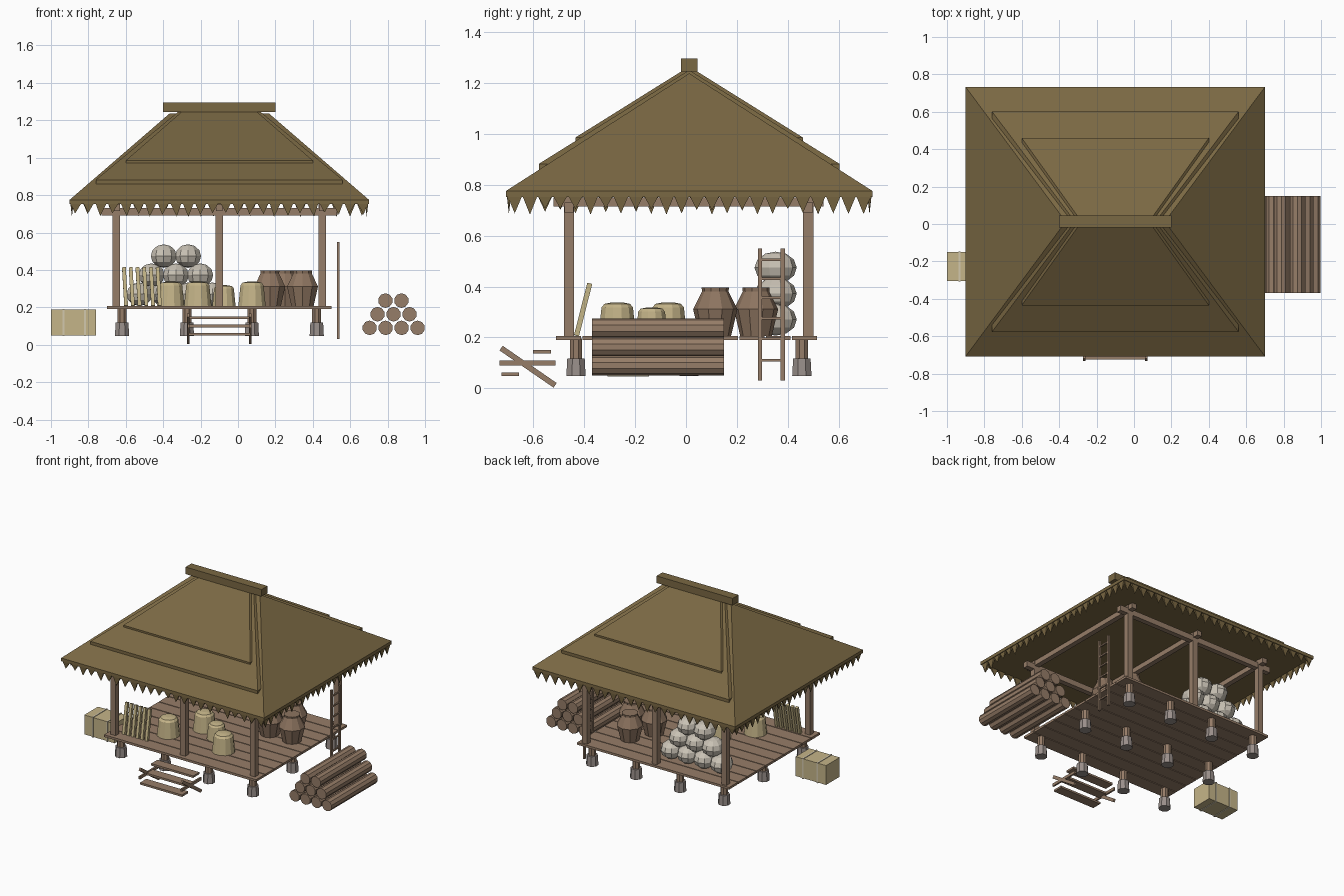
import bpy, bmesh, math, random
from mathutils import Matrix, Vector

if "Cube" in bpy.data.objects:
    bpy.data.objects.remove(bpy.data.objects["Cube"])
random.seed(4)

def mat(name, r, g, b):
    m = bpy.data.materials.new(name)
    m.diffuse_color = (r, g, b, 1)
    m.use_nodes = True
    m.node_tree.nodes["Principled BSDF"].inputs["Base Color"].default_value = m.diffuse_color
    return m

THATCH = mat("thatch brown", .195, .138, .056)
WOOD = mat("weathered wood", .305, .205, .138)
CLAY = mat("clay brown", .27, .178, .118)
STRAW = mat("straw", .56, .46, .25)
BAMBOO = mat("bamboo", .53, .44, .23)
SACK = mat("sack cloth", .58, .535, .455)
STONE = mat("grey stone", .32, .275, .255)
ROPE = mat("pale rope", .65, .58, .42)

def obj(name, bm, m):
    bmesh.ops.recalc_face_normals(bm, faces=bm.faces)
    me = bpy.data.meshes.new(name)
    bm.to_mesh(me)
    bm.free()
    me.materials.append(m)
    o = bpy.data.objects.new(name, me)
    bpy.context.collection.objects.link(o)
    return o

def add_box(bm, x0, x1, y0, y1, z0, z1):
    M = Matrix.Translation(((x0+x1)/2, (y0+y1)/2, (z0+z1)/2)) @ Matrix.Diagonal((x1-x0, y1-y0, z1-z0, 1))
    bmesh.ops.create_cube(bm, size=1, matrix=M)

def boxes(name, m, items):
    bm = bmesh.new()
    for b in items:
        add_box(bm, *b)
    return obj(name, bm, m)

def add_bar(bm, a, b, w, t):
    """Square bar from a to b, w wide in x and t thick."""
    a, b = Vector(a), Vector(b)
    d = (b-a).normalized()
    side = (Vector((1, 0, 0)) - d*d.x).normalized()
    R = Matrix((side, d.cross(side), d)).transposed().to_4x4()
    bmesh.ops.create_cube(bm, size=1, matrix=Matrix.Translation((a+b)/2) @ R @ Matrix.Diagonal((w, t, (b-a).length, 1)))

def add_lathe(bm, x, y, z, prof, n):
    """Turned solid with closed ends from (radius, height) points."""
    rings = [[bm.verts.new((x+r*math.cos((i+.5)*2*math.pi/n), y+r*math.sin((i+.5)*2*math.pi/n), z+h))
              for i in range(n)] for r, h in prof]
    for p, q in zip(rings, rings[1:]):
        for i in range(n):
            j = (i+1) % n
            bm.faces.new((p[i], p[j], q[j], q[i]))
    bm.faces.new(rings[0])
    bm.faces.new(rings[-1])

CX, CY = -.1, .0125

# Hipped thatch layers
def hip(name, hx, hy, z0, z1, rx, zt):
    bm = bmesh.new()
    ring = lambda z: [bm.verts.new((CX+sx*hx, CY+sy*hy, z)) for sx, sy in ((-1, -1), (1, -1), (1, 1), (-1, 1))]
    a, b = ring(z0), ring(z1)
    l, r = bm.verts.new((CX-rx, CY, zt)), bm.verts.new((CX+rx, CY, zt))
    bm.faces.new(a)
    for i in range(4):
        j = (i+1) % 4
        bm.faces.new((a[i], a[j], b[j], b[i]))
    for f in ((b[0], b[1], r, l), (b[1], b[2], r), (b[2], b[3], l, r), (b[3], b[0], l)):
        bm.faces.new(f)
    obj(name, bm, THATCH)

hip("roof_main", .8, .72, .752, .775, .265, 1.237)
hip("roof_middle_layer", .66, .59, .86, .882, .215, 1.25)
hip("roof_upper_layer", .5, .447, .972, .985, .18, 1.264)
boxes("ridge_cap", THATCH, [(-.4, .2, -.02, .046, 1.245, 1.295)])

# Ragged fringe of teeth under the eaves
bm = bmesh.new()
def tooth(x, y, along_x):
    h = random.uniform(.05, .075)
    w, t = .033, .009
    sx, sy = (w, t) if along_x else (t, w)
    base = [bm.verts.new((x+a*sx, y+b*sy, .765)) for a, b in ((-1, -1), (1, -1), (1, 1), (-1, 1))]
    tip = bm.verts.new((x+random.uniform(-.008, .008)*along_x, y, .757-h))
    bm.faces.new(base)
    for i in range(4):
        bm.faces.new((base[i], base[(i+1) % 4], tip))
for s in (-1, 1):
    for i in range(24):
        tooth(CX-.765+i*1.53/23, CY+s*.708, True)
        tooth(CX+s*.788, CY-.685+i*1.37/23, False)
obj("eave_fringe", bm, THATCH)

# Floor planks running along x
step = 1.03/10
boxes("floor_planks", WOOD, [(-.7, .5, -.51+i*step, -.51+(i+1)*step-.006, .19, .206) for i in range(10)])

# Roof posts and beams
PX, PY = (-.65, -.1, .45), (-.46, .48)
boxes("roof_posts", WOOD, [(x-.02, x+.02, y-.02, y+.02, .2, .755) for x in PX for y in PY])
boxes("long_beams", WOOD, [(-.73, .53, y-.018, y+.018, .69, .73) for y in PY])
boxes("cross_beams", WOOD, [(x-.018, x+.018, -.52, .54, .715, .75) for x in PX])

# Foundation stumps on stone footings
foot, stump = bmesh.new(), bmesh.new()
for i in range(4):
    for y in (-.432, .012, .455):
        x = -.62+i*.347
        add_lathe(foot, x, y, .048, [(.041, 0), (.037, .07)], 8)
        add_lathe(stump, x, y, .11, [(.026, 0), (.026, .085)], 8)
obj("stone_footings", foot, STONE)
obj("floor_stumps", stump, WOOD)

# Front steps
bm = bmesh.new()
for x in (-.265, .066):
    add_bar(bm, (x, -.726, .158), (x, -.514, .012), .014, .022)
    add_box(bm, x-.006, x+.006, -.733, -.512, .09, .11)
for y, z in ((-.69, .056), (-.625, .1), (-.565, .144)):
    add_box(bm, -.265, .066, y-.035, y+.035, z-.007, z+.007)
obj("front_steps", bm, WOOD)

# Ladder on the right side
boxes("ladder", WOOD, [(.528, .542, y-.008, y+.008, .03, .55) for y in (.29, .38)] +
      [(.53, .54, .29, .38, z-.005, z+.005) for z in (.11, .195, .275, .355, .43, .505)])

# Log pile
bm = bmesh.new()
for row in range(3):
    for i in range(4-row):
        M = Matrix.Translation((.704+.042*row+i*.0855, -.11, .09+row*.073)) @ Matrix.Rotation(math.pi/2, 4, 'X')
        bmesh.ops.create_cone(bm, cap_ends=True, segments=10, radius1=.039, radius2=.039, depth=.52, matrix=M)
obj("log_pile", bm, WOOD)

# Straw bale with rope bands
boxes("straw_bale", STRAW, [(-1, -.76, -.304, -.15, .05, .188)])
boxes("bale_bands", ROPE, [(x-.005, x+.005, -.308, -.146, .046, .192) for x in (-.933, -.818)])

# Stacked sacks
bm = bmesh.new()
for row in range(3):
    for i in range(4-row):
        M = Matrix.Translation((-.527+.065*row+i*.13, .352, .27+row*.102)) @ Matrix.Diagonal((.073, .083, .063, 1))
        bmesh.ops.create_uvsphere(bm, u_segments=10, v_segments=6, radius=1, matrix=M)
obj("sacks", bm, SACK)

# Clay jars
bm = bmesh.new()
for x, y in ((.17, .115), (.345, .115), (.25, .275)):
    add_lathe(bm, x, y, .206, [(.062, 0), (.087, .105), (.052, .175), (.054, .19)], 10)
obj("clay_jars", bm, CLAY)

# Straw baskets with domed lids
bm = bmesh.new()
for x, y, s in ((-.36, -.27, 1), (-.215, -.07, 1), (-.075, -.135, .85), (.075, -.27, 1)):
    add_lathe(bm, x, y, .206, [(.076*s, 0), (.064*s, .112*s), (.052*s, .126*s), (.02*s, .132*s)], 12)
obj("straw_baskets", bm, STRAW)

# Leaning bamboo sticks
bm = bmesh.new()
for i in range(6):
    x = -.61+i*.036
    add_bar(bm, (x+.012, -.43, .207), (x, -.378, .412), .02, .02)
obj("leaning_sticks", bm, BAMBOO)
